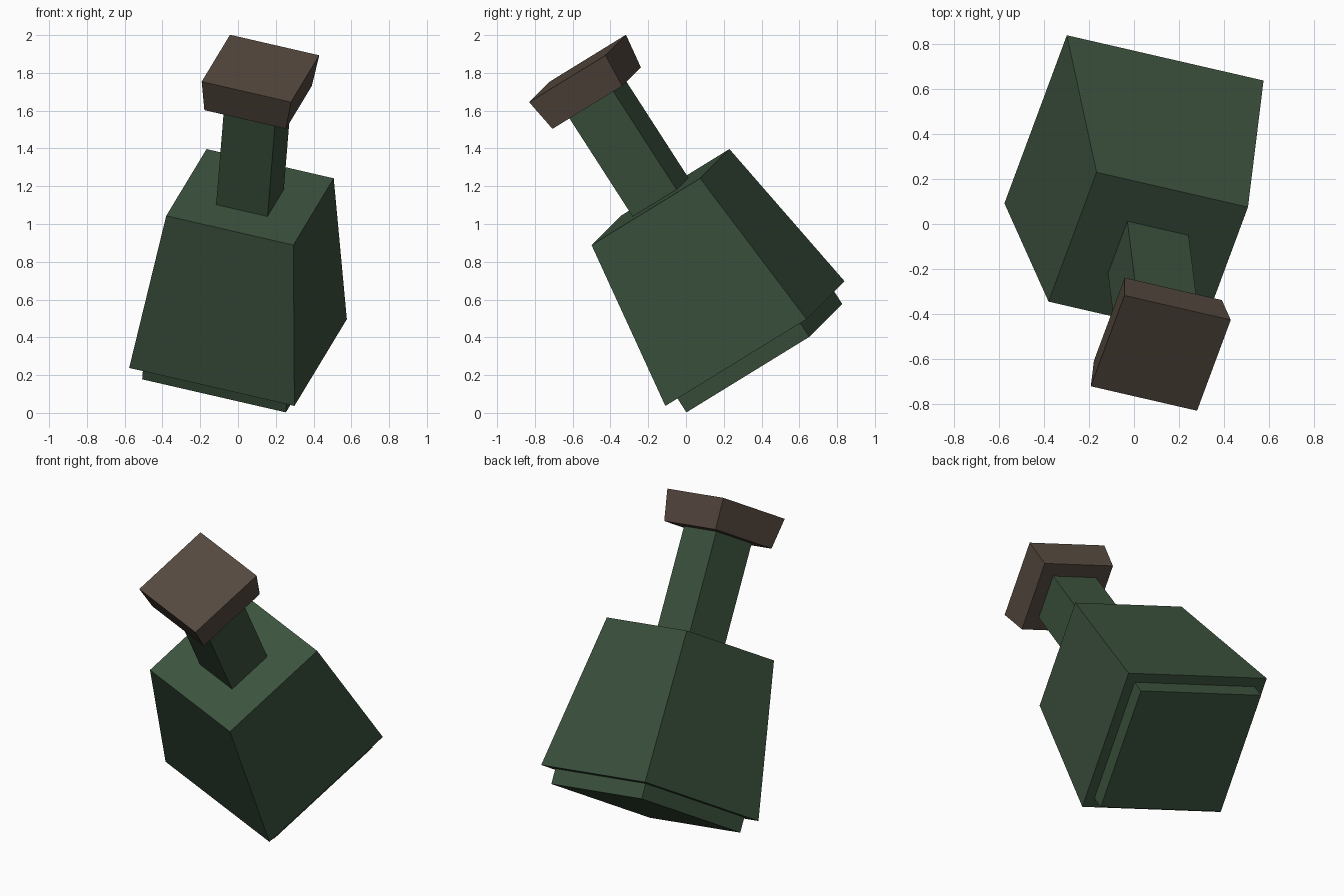
import bpy
import bmesh
from mathutils import Matrix, Vector

if "Cube" in bpy.data.objects:
    bpy.data.objects.remove(bpy.data.objects["Cube"])

# Tilted frame of the bottle: width, depth and long axis
u = Vector((0.952, -0.219, -0.219)).normalized()
v = Vector((0.309, 0.81, 0.497))
v = (v - u * v.dot(u)).normalized()
w = u.cross(v)
frame = Matrix((u, v, w)).transposed().to_4x4()
frame.translation = (0.0, 0.365, 0.367)   # centre of the body's underside


def material(name, rgb):
    m = bpy.data.materials.new(name)
    m.diffuse_color = (*rgb, 1)
    m.use_nodes = True
    m.node_tree.nodes["Principled BSDF"].inputs["Base Color"].default_value = m.diffuse_color
    return m


def square_block(name, z0, size0, z1, size1, mat):
    """Square block along the bottle axis, tapering from size0 to size1."""
    bm = bmesh.new()
    bmesh.ops.create_cube(bm, size=1)
    for vert in bm.verts:
        z, s = (z1, size1) if vert.co.z > 0 else (z0, size0)
        vert.co = (vert.co.x * s, vert.co.y * s, z)
    mesh = bpy.data.meshes.new(name)
    bm.to_mesh(mesh)
    bm.free()
    mesh.materials.append(mat)
    ob = bpy.data.objects.new(name, mesh)
    ob.matrix_world = frame
    bpy.context.collection.objects.link(ob)
    return ob


glass = material("green_glass", (0.045, 0.085, 0.048))
cork = material("brown_cork", (0.09, 0.066, 0.05))

# Foot, body, neck and stopper stacked along the tilted axis
square_block("bottle_foot", -0.092, 0.80, 0.0, 0.80, glass)
square_block("bottle_body", 0.0, 0.92, 0.925, 0.708, glass)
square_block("bottle_neck", 0.925, 0.286, 1.55, 0.286, glass)
square_block("stopper", 1.55, 0.454, 1.737, 0.497, cork)
